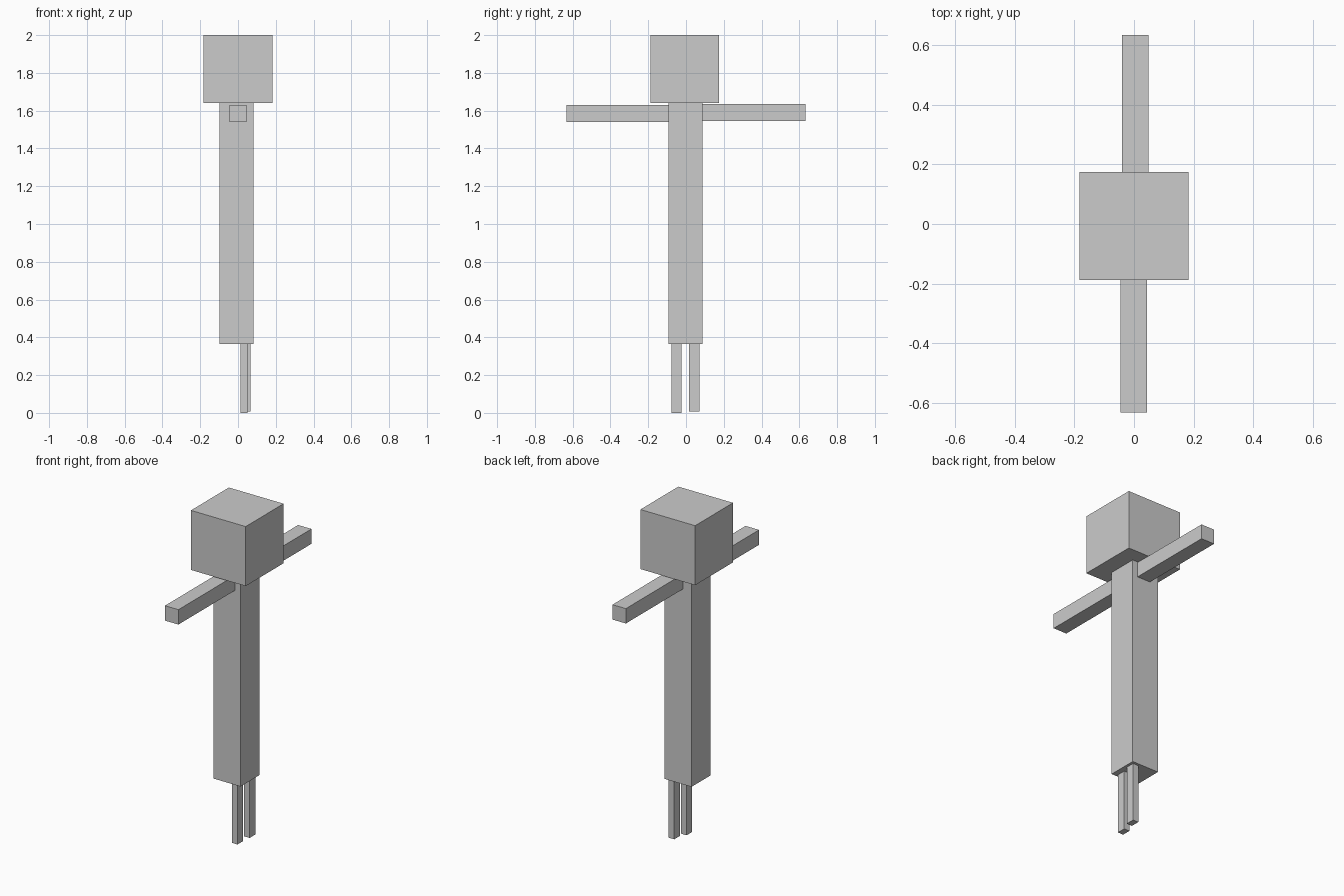
import bpy

if "Cube" in bpy.data.objects:
    bpy.data.objects.remove(bpy.data.objects["Cube"])


def box(name, x, y, z):
    """Axis-aligned box from (min, max) ranges."""
    spans = (x, y, z)
    bpy.ops.mesh.primitive_cube_add(size=1, location=[(a + b) / 2 for a, b in spans])
    ob = bpy.context.object
    ob.name = name
    ob.scale = [b - a for a, b in spans]
    bpy.ops.object.transform_apply(location=False, rotation=False, scale=True)
    return ob


# Head and long torso
box("head", (-0.183, 0.183), (-0.188, 0.174), (1.64, 2.0))
box("torso", (-0.098, 0.082), (-0.093, 0.087), (0.365, 1.64))

# Arms stretched out to both sides along y
box("arm_front", (-0.046, 0.044), (-0.632, -0.093), (1.54, 1.63))
box("arm_back", (-0.041, 0.048), (0.087, 0.633), (1.546, 1.636))

# Thin legs, slightly staggered
box("leg_front", (0.013, 0.050), (-0.077, -0.024), (0.0, 0.365))
box("leg_back", (0.029, 0.066), (0.017, 0.071), (0.008, 0.365))
